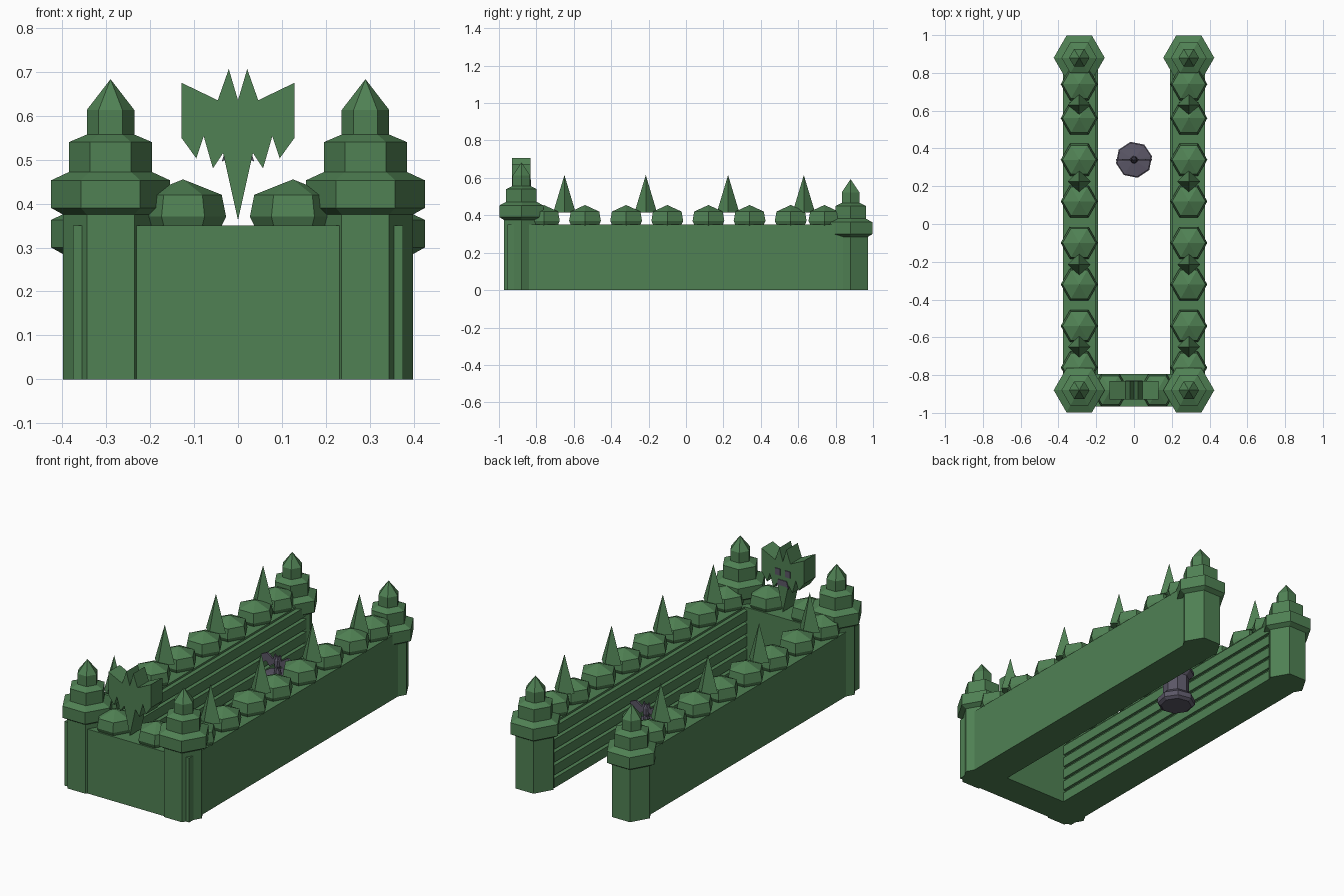
import bpy
import bmesh
import math

default_cube = bpy.data.objects.get("Cube")
if default_cube:
    bpy.data.objects.remove(default_cube, do_unlink=True)


def make_material(name, colour):
    material = bpy.data.materials.new(name)
    material.use_nodes = True
    material.diffuse_color = colour
    shader = material.node_tree.nodes["Principled BSDF"]
    shader.inputs["Base Color"].default_value = colour
    shader.inputs["Roughness"].default_value = 0.9
    return material


green = make_material("castle green", (0.08, 0.22, 0.088, 1))
slate = make_material("slate purple", (0.105, 0.095, 0.135, 1))


def finish(bm, name, material):
    bmesh.ops.recalc_face_normals(bm, faces=bm.faces)
    mesh = bpy.data.meshes.new(name)
    bm.to_mesh(mesh)
    bm.free()
    mesh.materials.append(material)
    obj = bpy.data.objects.new(name, mesh)
    bpy.context.scene.collection.objects.link(obj)
    return obj


def turned(name, profile, sides, location, material=green, twist=0.0):
    """Low-poly lathe: profile is (radius, height) from bottom to top."""
    bm = bmesh.new()
    rings = []
    for radius, height in profile:
        if radius == 0:
            rings.append([bm.verts.new((0, 0, height))])
            continue
        angles = [math.tau * i / sides + twist for i in range(sides)]
        rings.append([bm.verts.new((radius * math.cos(a), radius * math.sin(a), height))
                      for a in angles])
    for low, high in zip(rings, rings[1:]):
        for i in range(sides):
            j = (i + 1) % sides
            if len(high) == 1:
                bm.faces.new((low[i], low[j], high[0]))
            else:
                bm.faces.new((low[i], low[j], high[j], high[i]))
    bm.faces.new(rings[0])
    if len(rings[-1]) > 1:
        bm.faces.new(rings[-1])
    obj = finish(bm, name, material)
    obj.location = location
    return obj


def extruded(name, outline, start, end, material=green):
    """Extrude an (x, z) outline along y."""
    bm = bmesh.new()
    face = bm.faces.new([bm.verts.new((x, start, z)) for x, z in outline])
    result = bmesh.ops.extrude_face_region(bm, geom=[face])
    moved = [v for v in result["geom"] if isinstance(v, bmesh.types.BMVert)]
    bmesh.ops.translate(bm, verts=moved, vec=(0, end - start, 0))
    return finish(bm, name, material)


def mirrored(half):
    """Complete a half outline whose first and last points lie on x = 0."""
    return half + [(-x, z) for x, z in reversed(half[1:-1])]


def rectangle(x, z, width, height):
    return [(x - width / 2, z - height / 2), (x + width / 2, z - height / 2),
            (x + width / 2, z + height / 2), (x - width / 2, z + height / 2)]


tower_x, tower_y, wall_top = 0.29, 0.88, 0.35

# Stepped corner towers, the rear pair being lower
crown = [(0.108, 0.375), (0.135, 0.39), (0.135, 0.453), (0.094, 0.472),
         (0.094, 0.54), (0.054, 0.557), (0.054, 0.613), (0, 0.683)]
for end, drop in (("front", 0), ("rear", 0.09)):
    for side, sign in (("left", 1), ("right", -1)):
        profile = [(0.108, 0)] + [(r, z - drop) for r, z in crown]
        y = -tower_y if end == "front" else tower_y
        turned(f"{end}_{side}_tower", profile, 6, (sign * tower_x, y, 0))

# Side walls with boarded inner faces
outer, inner, groove = 0.375, 0.19, 0.205
boards = 5
board_height = wall_top / boards
wall_outline = [(outer, 0)]
for i in range(boards):
    base = i * board_height
    wall_outline += [(inner, base), (inner, base + board_height * 0.75),
                     (groove, base + board_height * 0.85)]
    if i < boards - 1:
        wall_outline.append((groove, base + board_height))
wall_outline += [(groove, wall_top), (outer, wall_top)]

merlon = [(0.07, 0.315), (0.098, 0.37), (0.088, 0.42), (0, 0.455)]
spike = [(0.06, 0.415), (0, 0.615)]
for side, sign in (("left", 1), ("right", -1)):
    extruded(f"{side}_wall", [(sign * x, z) for x, z in wall_outline], -0.955, 0.86)
    merlon_rows = [-0.76 + 0.22 * i for i in range(7)] + [0.74]
    for i, y in enumerate(merlon_rows):
        turned(f"{side}_merlon_{i}", merlon, 6, (sign * tower_x, y, 0))
    for i, y in enumerate((-0.65, -0.215, 0.225, 0.63)):
        turned(f"{side}_spike_{i}", spike, 4, (sign * tower_x, y, 0))
    turned(f"{side}_front_merlon", merlon, 6, (sign * 0.125, -tower_y, 0))

# Front wall
extruded("front_wall", rectangle(0, wall_top / 2, 0.5, wall_top), -0.965, -0.795)

# Jagged winged crest above the front wall
crest = mirrored([(0, 0.635), (0.021, 0.706), (0.046, 0.635), (0.129, 0.675),
                  (0.129, 0.55), (0.095, 0.503), (0.078, 0.553), (0.057, 0.48),
                  (0.034, 0.515), (0, 0.362)])
extruded("crest", crest, -0.93, -0.832)
for side, sign in (("left", 1), ("right", -1)):
    extruded(f"crest_{side}_eye", rectangle(sign * 0.03, 0.575, 0.03, 0.035),
             -0.834, -0.828, slate)
mouth = mirrored([(0, 0.535), (0.025, 0.535), (0.037, 0.495), (0.02, 0.505), (0, 0.505)])
extruded("crest_mouth", mouth, -0.834, -0.828, slate)

# Octagonal pedestal in the courtyard
pedestal_y = 0.34
pedestal = [(0.08, 0), (0.097, 0.012), (0.097, 0.04), (0.068, 0.065), (0.068, 0.16),
            (0.092, 0.185), (0.092, 0.205), (0.02, 0.215), (0.012, 0.26)]
turned("pedestal", pedestal, 8, (0, pedestal_y, 0), slate, math.pi / 16)

# Small winged figure on the pedestal
wings = mirrored([(0, 0.29), (0.014, 0.32), (0.025, 0.29), (0.06, 0.315), (0.095, 0.3),
                  (0.09, 0.255), (0.065, 0.27), (0.045, 0.245), (0.02, 0.265), (0, 0.22)])
extruded("pedestal_wings", wings, pedestal_y - 0.005, pedestal_y + 0.005, slate)
turned("pedestal_body", [(0.006, 0.22), (0.018, 0.26), (0.016, 0.29), (0, 0.315)],
       6, (0, pedestal_y, 0), slate)
